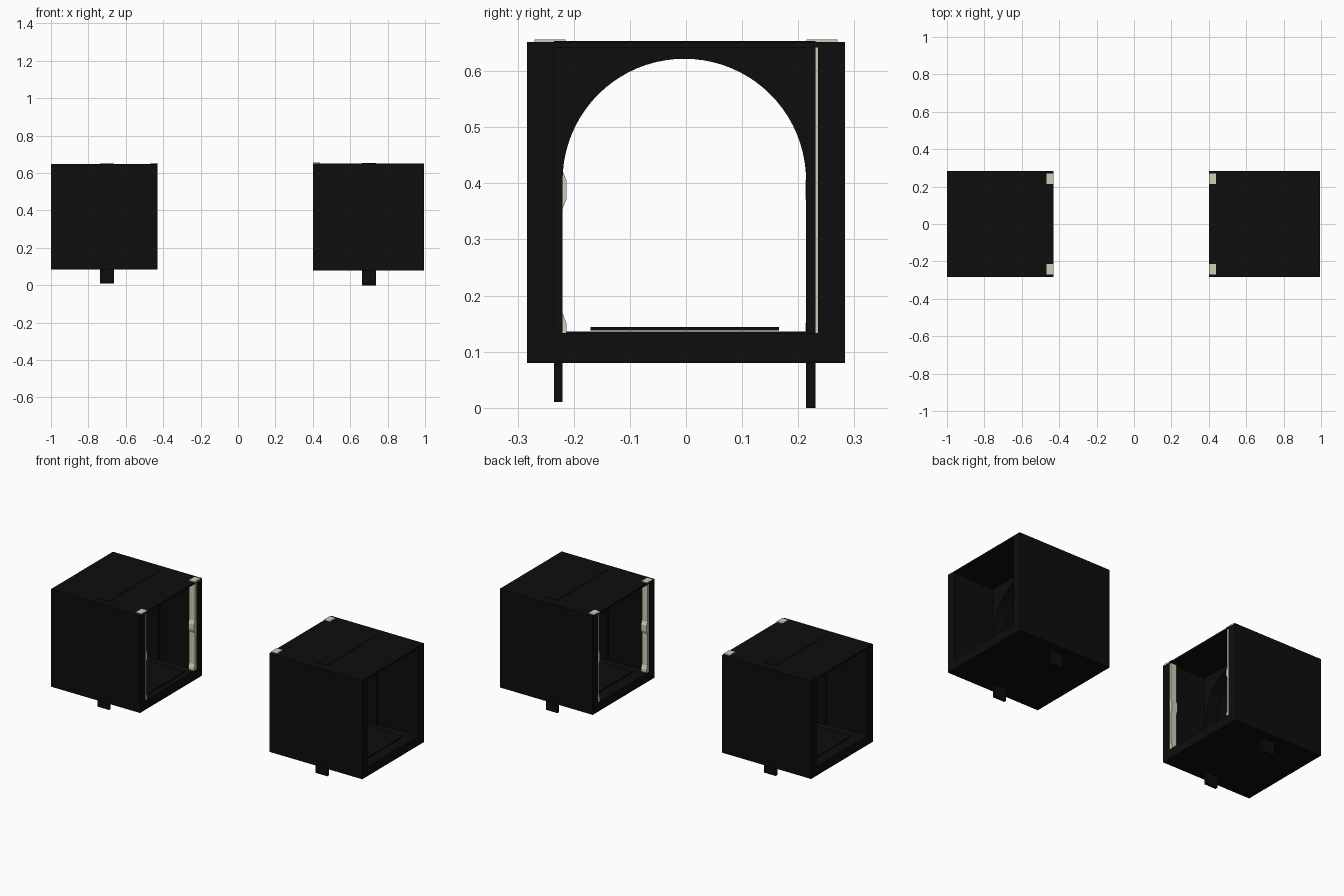
import bpy, bmesh, math

if "Cube" in bpy.data.objects:
    bpy.data.objects.remove(bpy.data.objects["Cube"])


def material(name, rgb):
    m = bpy.data.materials.new(name)
    m.diffuse_color = (*rgb, 1)
    m.use_nodes = True
    m.node_tree.nodes["Principled BSDF"].inputs["Base Color"].default_value = m.diffuse_color
    return m


BLACK = material("black", (0.004, 0.004, 0.004))
PALE = material("pale", (0.62, 0.62, 0.48))


def prism(name, outline, x0, x1, mat):
    """Extrude a (y, z) outline along x."""
    bm = bmesh.new()
    face = bm.faces.new([bm.verts.new((x0, y, z)) for y, z in outline])
    ext = bmesh.ops.extrude_face_region(bm, geom=[face])
    for v in ext["geom"]:
        if isinstance(v, bmesh.types.BMVert):
            v.co.x = x1
    bmesh.ops.recalc_face_normals(bm, faces=bm.faces)
    mesh = bpy.data.meshes.new(name)
    bm.to_mesh(mesh)
    bm.free()
    mesh.materials.append(mat)
    ob = bpy.data.objects.new(name, mesh)
    bpy.context.collection.objects.link(ob)
    return ob


def box(name, x, y, z, mat):
    return prism(name, [(y[0], z[0]), (y[1], z[0]), (y[1], z[1]), (y[0], z[1])], x[0], x[1], mat)


def cabinet(side, outer, inner, bottom, top, foot):
    s = 1 if outer > 0 else -1
    mid = s * 0.70
    span = (outer, inner)
    floor = bottom + 0.053

    # Open-ended shell: thick floor and walls, thin roof
    box(side + "_floor", span, (-0.283, 0.283), (bottom, floor), BLACK)
    box(side + "_roof", span, (-0.283, 0.283), (top - 0.01, top), BLACK)
    for label, k in (("front", -1), ("back", 1)):
        box(f"{side}_{label}_wall", span, sorted((k * 0.235, k * 0.283)), (floor, top - 0.01), BLACK)

    # Arched rib through the middle, its feet passing below the floor
    cy, r, spring = -0.003, 0.217, 0.405
    arc = [(cy + r * math.cos(math.pi * i / 40), spring + r * math.sin(math.pi * i / 40))
           for i in range(41)]
    outline = [(0.231, foot), (0.231, top + 0.002), (-0.235, top + 0.002), (-0.235, foot + 0.01),
               (-0.22, foot + 0.01)] + arc[::-1] + [(0.214, foot)]
    prism(side + "_arched_rib", outline, mid - 0.037, mid + 0.037, BLACK)

    # Thin tray lying on the floor
    box(side + "_floor_tray", (mid - 0.24, mid + 0.24), (-0.17, 0.166), (0.138, 0.144), BLACK)

    # Pale door posts at the inner opening, with hinge swellings and roof tabs
    face = inner + s * 0.002
    back = face + s * 0.036
    for label, k in (("front", -1), ("back", 1)):
        pts = [(0.236, floor), (0.213, floor), (0.213, 0.15), (0.221, 0.172), (0.221, 0.352),
               (0.213, 0.372), (0.213, 0.405), (0.221, 0.425), (0.221, top - 0.01), (0.236, top - 0.01)]
        prism(f"{side}_{label}_post", [(k * y, z) for y, z in pts], face, back, PALE)
        box(f"{side}_{label}_roof_tab", (inner, inner + s * 0.038),
            sorted((k * 0.215, k * 0.27)), (top - 0.004, top + 0.004), PALE)


cabinet("left", -1.0, -0.43, 0.083, 0.649, 0.01)
cabinet("right", 0.995, 0.40, 0.08, 0.652, 0.0)
